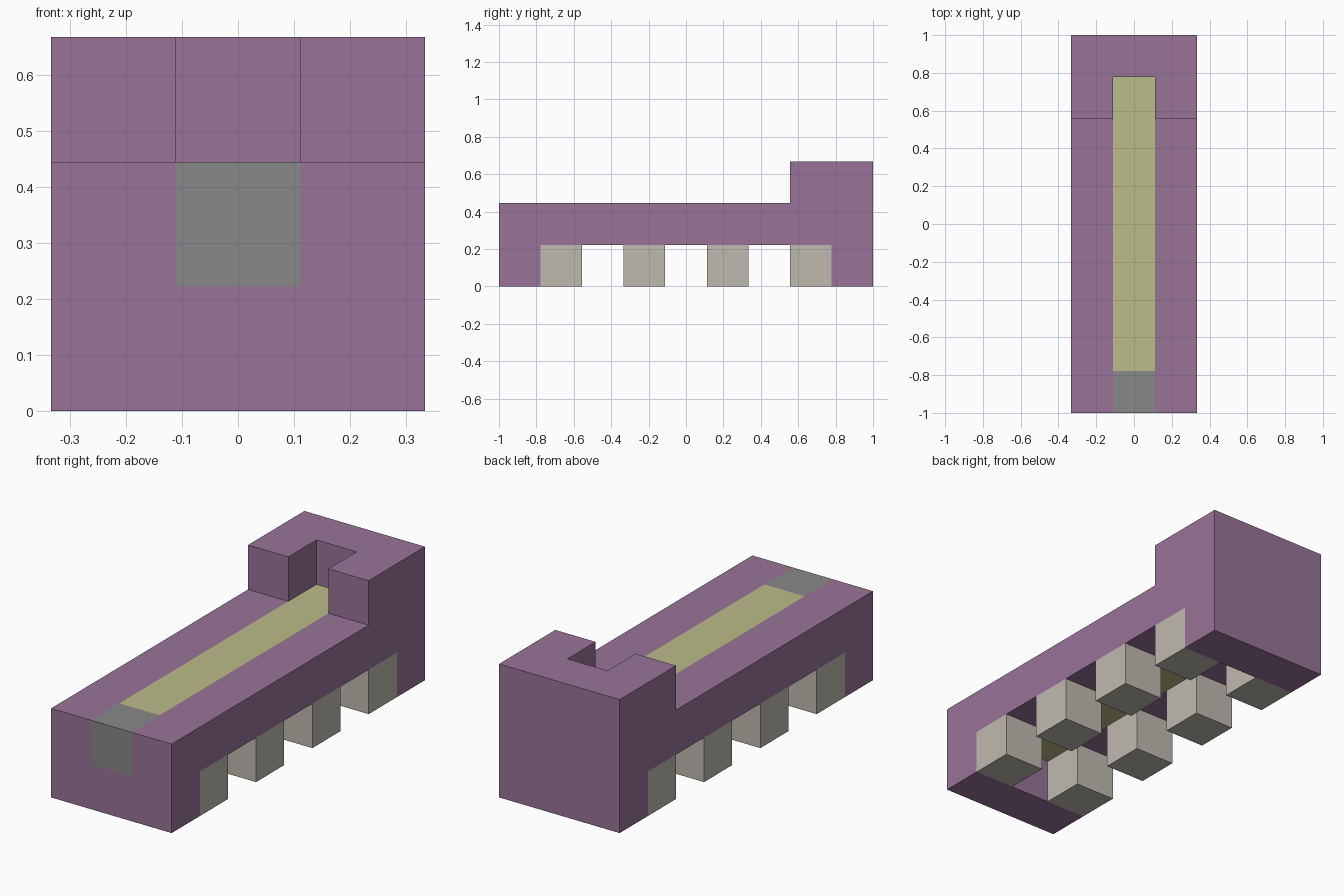
import bpy
import bmesh

U = 2 / 9  # one block

old = bpy.data.objects.get("Cube")
if old:
    bpy.data.objects.remove(old, do_unlink=True)


def material(name, rgb):
    mat = bpy.data.materials.new(name)
    mat.use_nodes = True
    colour = (*rgb, 1)
    mat.diffuse_color = colour
    bsdf = mat.node_tree.nodes["Principled BSDF"]
    bsdf.inputs["Base Color"].default_value = colour
    bsdf.inputs["Roughness"].default_value = 0.9
    return mat


purple = material("dusty purple", (0.314, 0.174, 0.314))
grey = material("mid grey", (0.246, 0.246, 0.246))
yellow = material("pale olive yellow", (0.503, 0.503, 0.246))
stone = material("warm stone", (0.521, 0.491, 0.434))


def extrude_profile(name, profile, x0, x1, mat):
    """Extrude a side outline (y, z in blocks) from x0 to x1."""
    bm = bmesh.new()
    face = bm.faces.new([bm.verts.new((x0 * U, y * U, z * U)) for y, z in profile])
    extruded = bmesh.ops.extrude_face_region(bm, geom=[face])["geom"]
    moved = [g for g in extruded if isinstance(g, bmesh.types.BMVert)]
    bmesh.ops.translate(bm, verts=moved, vec=((x1 - x0) * U, 0, 0))
    bmesh.ops.recalc_face_normals(bm, faces=bm.faces)
    mesh = bpy.data.meshes.new(name)
    bm.to_mesh(mesh)
    bm.free()
    mesh.materials.append(mat)
    obj = bpy.data.objects.new(name, mesh)
    bpy.context.collection.objects.link(obj)
    return obj


def block(name, x, y, z, mat):
    """Box given by its (low, high) ranges in blocks."""
    outline = [(y[0], z[0]), (y[1], z[0]), (y[1], z[1]), (y[0], z[1])]
    return extrude_profile(name, outline, x[0], x[1], mat)


# Side rails with end walls and raised back posts
rail = [(-4.5, 0), (-3.5, 0), (-3.5, 1), (3.5, 1), (3.5, 0),
        (4.5, 0), (4.5, 3), (2.5, 3), (2.5, 2), (-4.5, 2)]
side_rails = extrude_profile("side_rails", rail, 0.5, 1.5, purple)
side_rails.modifiers.new("Mirror", 'MIRROR')

# Middle of the two end walls
middle = (-0.5, 0.5)
block("front_wall", middle, (-4.5, -3.5), (0, 1), purple)
block("back_wall", middle, (3.5, 4.5), (0, 3), purple)

# Front panel and long centre strip
block("front_panel", middle, (-4.5, -3.5), (1, 2), grey)
block("centre_strip", middle, (-3.5, 3.5), (1, 2), yellow)

# Two rows of four feet
feet = block("feet", (0.5, 1.5), (-3.5, -2.5), (0, 1), stone)
row = feet.modifiers.new("Row", 'ARRAY')
row.count = 4
row.use_relative_offset = False
row.use_constant_offset = True
row.constant_offset_displace = (0, 2 * U, 0)
feet.modifiers.new("Mirror", 'MIRROR')
